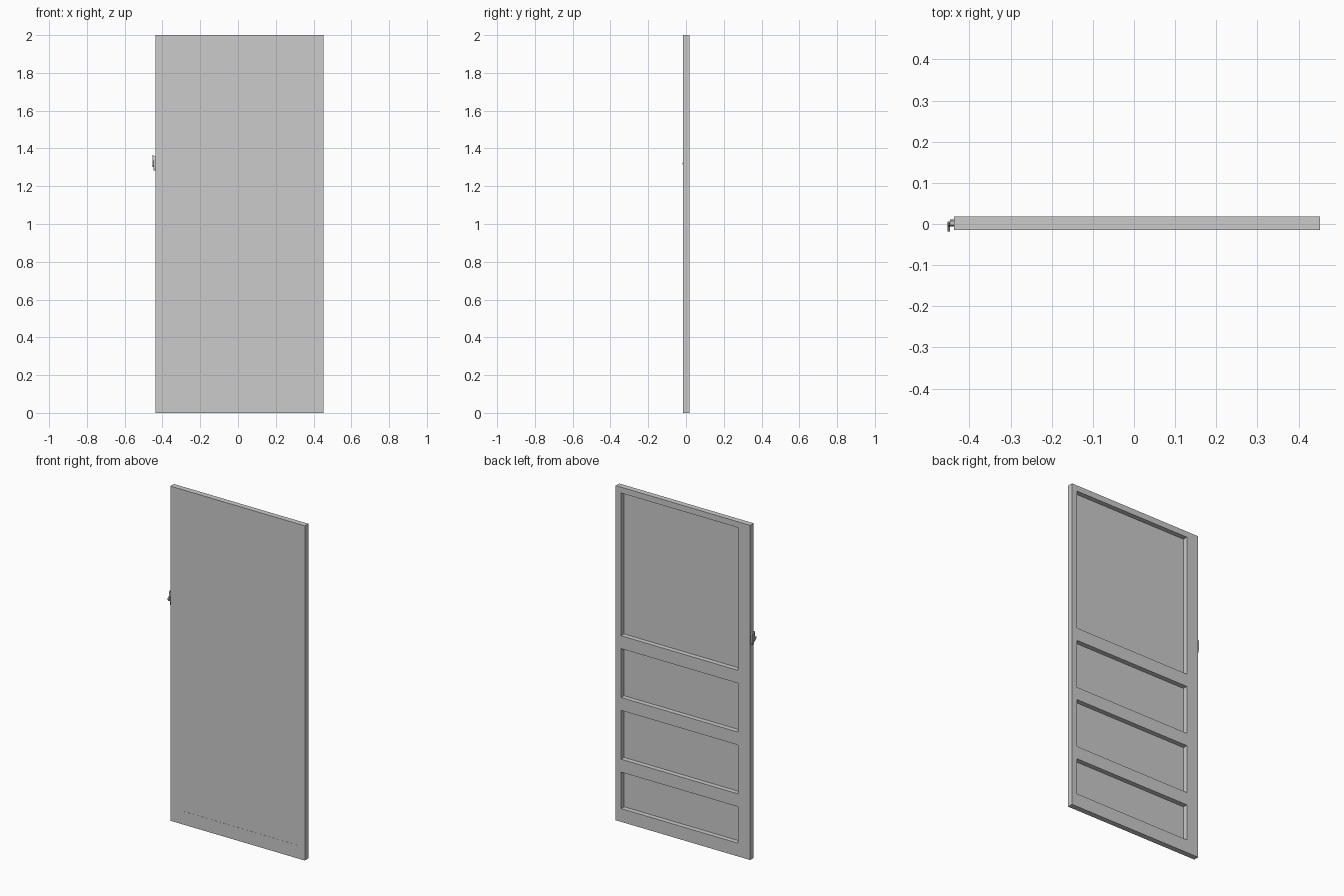
import bpy, bmesh

if "Cube" in bpy.data.objects:
    bpy.data.objects.remove(bpy.data.objects["Cube"])

FRONT, BACK = -0.015, 0.018           # door thickness
LEFT, RIGHT = -0.437, 0.452           # door outer edges
IN_L, IN_R, IN_B, IN_T = -0.358, 0.417, 0.079, 1.965   # opening


def finish(name, bm):
    bmesh.ops.recalc_face_normals(bm, faces=bm.faces)
    mesh = bpy.data.meshes.new(name)
    bm.to_mesh(mesh)
    bm.free()
    obj = bpy.data.objects.new(name, mesh)
    bpy.context.collection.objects.link(obj)
    return obj


def rect(x0, x1, z0, z1):
    return [(x0, z0), (x1, z0), (x1, z1), (x0, z1)]


def box(name, x0, x1, y0, y1, z0, z1):
    bm = bmesh.new()
    bmesh.ops.create_cube(bm, size=1)
    for v in bm.verts:
        v.co = ((x0 + x1) / 2 + v.co.x * (x1 - x0),
                (y0 + y1) / 2 + v.co.y * (y1 - y0),
                (z0 + z1) / 2 + v.co.z * (z1 - z0))
    return finish(name, bm)


def edge_prism(name, profile, x0, x1):
    """Extrude a (y, z) outline along x."""
    bm = bmesh.new()
    face = bm.faces.new([bm.verts.new((x0, y, z)) for y, z in profile])
    ext = bmesh.ops.extrude_face_region(bm, geom=[face])
    moved = [g for g in ext["geom"] if isinstance(g, bmesh.types.BMVert)]
    bmesh.ops.translate(bm, vec=(x1 - x0, 0, 0), verts=moved)
    return finish(name, bm)


# Outer frame: a ring without joint lines, four loops joined in a cycle
bm = bmesh.new()
outer, inner = rect(LEFT, RIGHT, 0, 2), rect(IN_L, IN_R, IN_B, IN_T)
loops = [[bm.verts.new((x, y, z)) for x, z in pts]
         for pts, y in ((outer, FRONT), (outer, BACK), (inner, BACK), (inner, FRONT))]
for k in range(4):
    a, b = loops[k], loops[(k + 1) % 4]
    for i in range(4):
        j = (i + 1) % 4
        bm.faces.new((a[i], a[j], b[j], b[i]))
finish("door_frame", bm)

# Thin front panel, set a hair behind the frame face
box("front_panel", IN_L, IN_R, FRONT + 0.0008, FRONT + 0.004, IN_B, IN_T)

# Three cross rails on the back, flush with the frame
for i in range(3):
    z = 0.297 + 0.369 * i
    box(f"cross_rail_{i + 1}", IN_L, IN_R, FRONT + 0.004, BACK, z, z + 0.077)

# Latch on the door edge: mounting plate and pointed lever
edge_prism("latch_plate", [(-0.002, 1.282), (0.007, 1.282), (0.011, 1.295),
                           (0.011, 1.345), (0.007, 1.358), (-0.002, 1.358),
                           (-0.006, 1.345), (-0.006, 1.295)], LEFT, -0.447)
edge_prism("latch_lever", [(0.003, 1.303), (0.006, 1.312), (0.006, 1.356),
                           (0.002, 1.366), (-0.004, 1.360), (-0.006, 1.335),
                           (-0.018, 1.324), (-0.018, 1.316), (-0.006, 1.306)],
           -0.447, -0.4535)
